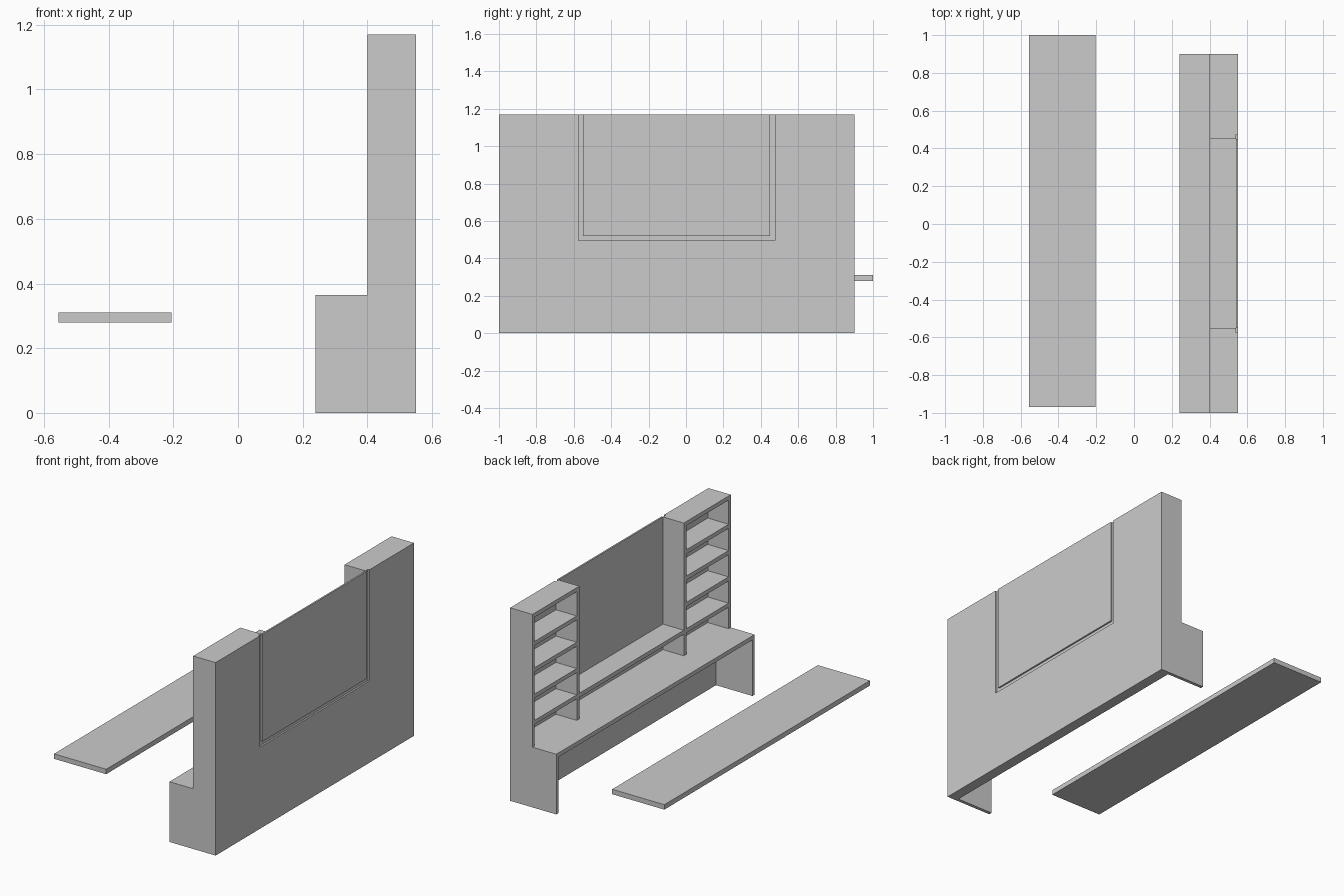
import bpy, bmesh

if "Cube" in bpy.data.objects:
    bpy.data.objects.remove(bpy.data.objects["Cube"])

T = 0.025               # board thickness
BACK = 0.55             # rear plane of the wall unit
Y0, Y1 = -1.0, 0.9      # ends of the wall unit
IN0, IN1 = -0.55, 0.45  # inner faces of the two towers


def box(name, x0, x1, y0, y1, z0, z1):
    bm = bmesh.new()
    bmesh.ops.create_cube(bm, size=1)
    for v in bm.verts:
        v.co = ((x0, x1)[v.co.x > 0], (y0, y1)[v.co.y > 0], (z0, z1)[v.co.z > 0])
    return link(name, bm)


def side_panel(name, y0, y1):
    # stepped profile: deep bench end below, shallow tower side above
    prof = [(0.24, 0), (BACK, 0), (BACK, 1.17), (0.4, 1.17), (0.4, 0.365), (0.24, 0.365)]
    bm = bmesh.new()
    face = bm.faces.new([bm.verts.new((x, y0, z)) for x, z in prof])
    ext = bmesh.ops.extrude_face_region(bm, geom=[face])
    for v in ext["geom"]:
        if isinstance(v, bmesh.types.BMVert):
            v.co.y = y1
    bmesh.ops.recalc_face_normals(bm, faces=bm.faces)
    return link(name, bm)


def link(name, bm):
    me = bpy.data.meshes.new(name)
    bm.to_mesh(me)
    bm.free()
    ob = bpy.data.objects.new(name, me)
    bpy.context.collection.objects.link(ob)
    return ob


# Outer ends
side_panel("end_panel_left", Y0, Y0 + 0.02)
side_panel("end_panel_right", Y1 - 0.02, Y1)

# Bench top and the thick kick wall under it
a, b = Y0 + 0.02, Y1 - 0.02
box("bench_top", 0.24, 0.54, a, b, 0.34, 0.365)
box("bench_back", 0.485, BACK, a, b, 0, 0.34)

# Long shelf through both towers
box("long_shelf", 0.4, 0.54, a, b, 0.495, 0.52)

# Back panels, leaving narrow grooves at the boards
box("lower_back_panel", 0.54, BACK, a, b, 0.34, 0.495)
box("middle_back_panel", 0.54, BACK, IN0, IN1, 0.52, 1.17)

# Shelf towers
for side, lo, hi, p in (("left", a, IN0 - T, IN0 - T), ("right", IN1 + T, b, IN1)):
    box("tower_inner_panel_" + side, 0.4, 0.54, p, p + T, 0.365, 1.17)
    box("tower_top_" + side, 0.4, BACK, lo, hi, 1.145, 1.17)
    box("tower_back_" + side, 0.54, BACK, lo, hi, 0.495, 1.145)
    for i in range(1, 4):
        z = 0.495 + i * 0.1595
        box(f"tower_shelf_{side}_{i}", 0.4, 0.54, lo, hi, z, z + T)

# Loose board lying in front of the unit
box("table_board", -0.555, -0.205, -0.97, 1.0, 0.28, 0.31)
